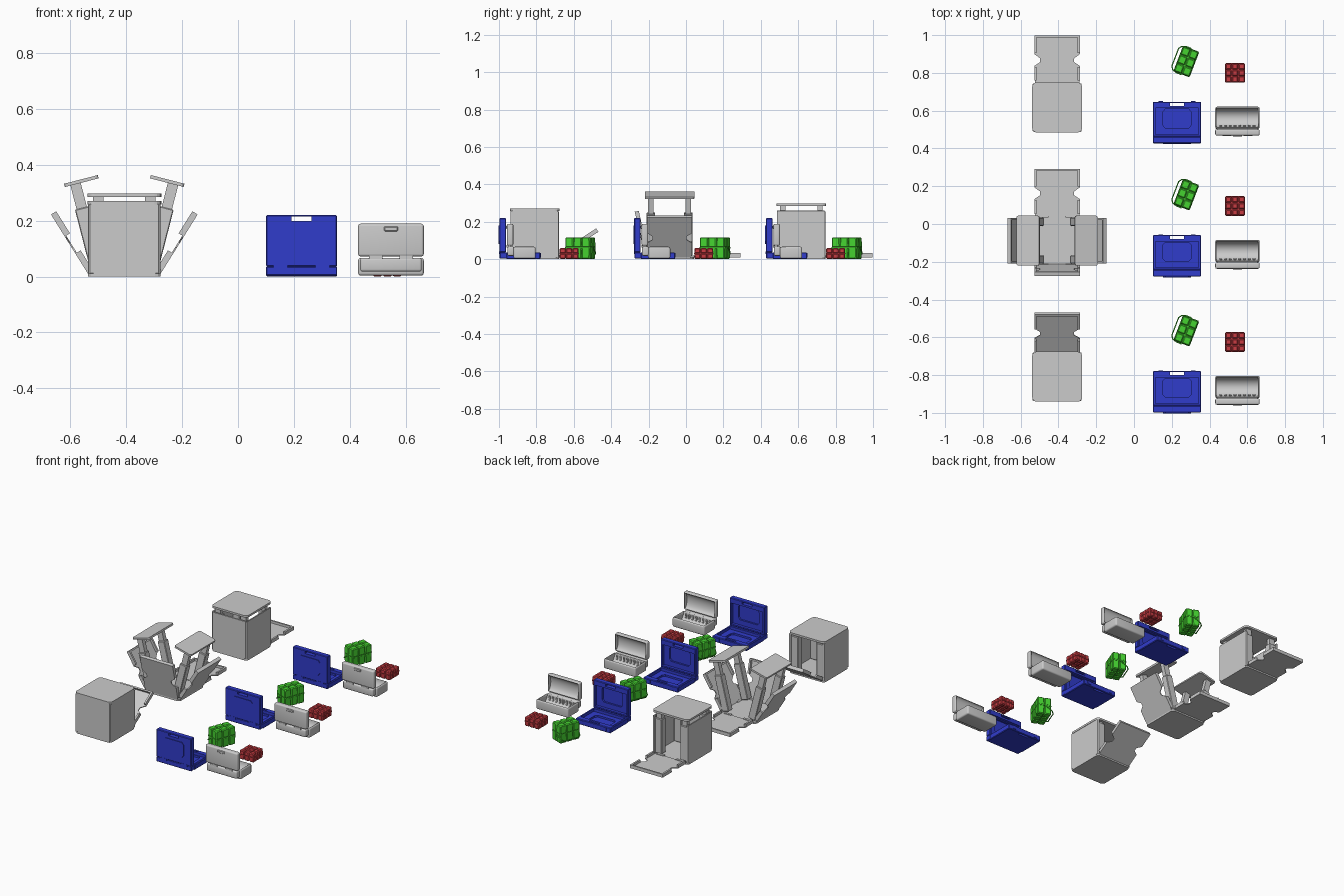
import bpy, bmesh, math
from mathutils import Matrix, Vector

if "Cube" in bpy.data.objects:
    bpy.data.objects.remove(bpy.data.objects["Cube"])

I = Matrix.Identity(4)
T = lambda x, y, z: Matrix.Translation((x, y, z))
R = lambda deg, ax: Matrix.Rotation(math.radians(deg), 4, ax)


def material(name, rgb):
    m = bpy.data.materials.new(name)
    m.diffuse_color = (*rgb, 1)
    m.use_nodes = True
    m.node_tree.nodes["Principled BSDF"].inputs["Base Color"].default_value = m.diffuse_color
    return m


BLUE = material("blue", (0.03, 0.045, 0.6))
GREEN = material("green", (0.06, 0.65, 0.03))
RED = material("red", (0.58, 0.045, 0.055))


def finish(name, bm, M, mat=None, smooth=False):
    bmesh.ops.recalc_face_normals(bm, faces=bm.faces)
    me = bpy.data.meshes.new(name)
    bm.to_mesh(me)
    bm.free()
    ob = bpy.data.objects.new(name, me)
    bpy.context.collection.objects.link(ob)
    ob.matrix_world = M
    if mat:
        me.materials.append(mat)
    if smooth:
        bpy.context.view_layer.objects.active = ob
        bpy.ops.object.select_all(action='DESELECT')
        ob.select_set(True)
        bpy.ops.object.shade_smooth_by_angle(angle=math.radians(35))
    return ob


# box from low/high corners; bev rounds all edges, or only the vertical ones
def box(name, lo, hi, M=I, mat=None, bev=0, vertical=False, seg=1, bottom=1, top=1, smooth=False):
    lo, hi = Vector(lo), Vector(hi)
    c, s = (lo + hi) / 2, hi - lo
    bm = bmesh.new()
    bmesh.ops.create_cube(bm, size=1)
    for v in bm.verts:
        k = top if v.co.z > 0 else bottom
        v.co = Vector((v.co.x * s.x * k, v.co.y * s.y * k, v.co.z * s.z)) + c
    if bev:
        es = [e for e in bm.edges if not vertical or
              abs(e.verts[0].co.z - e.verts[1].co.z) > s.z * 0.5]
        bmesh.ops.bevel(bm, geom=es, offset=bev, segments=seg, profile=0.5, affect='EDGES')
    return finish(name, bm, M, mat, smooth)


def prism(name, pts, z0, z1, M, mat=None):
    bm = bmesh.new()
    f = bm.faces.new([bm.verts.new((x, y, z0)) for x, y in pts])
    r = bmesh.ops.extrude_face_region(bm, geom=[f])
    bmesh.ops.translate(bm, vec=(0, 0, z1 - z0),
                        verts=[g for g in r['geom'] if isinstance(g, bmesh.types.BMVert)])
    return finish(name, bm, M, mat)


def cut(ob, cutter):
    m = ob.modifiers.new("cut", 'BOOLEAN')
    m.operation, m.solver, m.object = 'DIFFERENCE', 'EXACT', cutter
    bpy.context.view_layer.update()
    bpy.context.view_layer.objects.active = ob
    bpy.ops.object.modifier_apply(modifier="cut")
    bpy.data.objects.remove(cutter)


# frame standing on a hinge line: local y runs up the panel, local z points inward
def hinge(tilt):
    t = math.radians(tilt)
    s, c = math.sin(t), math.cos(t)
    return Matrix(((-1, 0, 0, 0), (0, -s, c, 0), (0, c, s, 0), (0, 0, 0, 1)))


def wall(name, M, side, tilt, notched):
    P = M @ R(side, 'Z') @ T(0, -0.13, 0.01) @ hinge(tilt)
    h = 0.25
    if not notched:
        box(name, (-0.124, 0, 0), (0.124, h, 0.008), P, bev=0.002)
        return
    half = [(0.118, 0), (0.12, 0.09), (0.09, 0.11), (0.09, 0.13), (0.12, 0.152), (0.12, h)]
    prism(name, half + [(-x, y) for x, y in reversed(half)], 0, 0.006, P)
    for s in (-1, 1):
        for a, b in ((0.012, 0.085), (0.157, h)):
            x0, x1 = sorted((s * 0.108, s * 0.12))
            box(name + "_rim", (x0, a, 0), (x1, b, 0.022), P)
        box(name + "_hinge", (s * 0.07 - 0.025, -0.008, 0), (s * 0.07 + 0.025, 0.008, 0.01), P)
    box(name + "_end_rim", (-0.12, h - 0.01, 0), (0.12, h, 0.022), P)


def posts(M, side, top):
    for y in (-0.1, 0.1):
        x = side * 0.093
        box("post", (x - 0.019, y - 0.014, top - 0.13), (x + 0.019, y + 0.014, top - 0.01), M)
        box("post_sleeve", (x - 0.025, y - 0.022, 0.015), (x + 0.025, y + 0.022, 0.245), M, bev=0.003)


def shelter(dy, lid_top, flap_tilt, unfolded):
    M = T(-0.407, -0.088 + dy, 0)
    box("floor", (-0.13, -0.13, 0), (0.13, 0.13, 0.012), M, bev=0.02, vertical=True, seg=3)
    wall("rear_flap", M, 180, flap_tilt, True)
    wall("front_wall", M, 0, 13 if unfolded else 0, unfolded)
    for a in (90, 270):
        wall("side_wall", M, a, 32 if unfolded else 0, unfolded)
    for s in (-1, 1):
        if unfolded:
            # lid halves lean outward with their posts
            H = M @ T(s * 0.123, 0, 0.01) @ R(s * 14.4, 'Y') @ T(-s * 0.123, 0, -0.01)
            x0, x1 = sorted((s * 0.008, s * 0.1325))
            box("lid_half", (x0, -0.1325, lid_top - 0.012), (x1, 0.1325, lid_top), H,
                bev=0.012, vertical=True, seg=3)
        else:
            H = M
        posts(H, s, lid_top)
        if not unfolded:
            for y in (-0.12, 0.12):
                box("corner_strip", (s * 0.122 - 0.008, y - 0.008, 0.01),
                    (s * 0.122 + 0.008, y + 0.008, 0.255), M, bev=0.005, vertical=True, seg=2)
    if not unfolded:
        box("lid", (-0.1325, -0.1325, lid_top - 0.013), (0.1325, 0.1325, lid_top), M,
            bev=0.025, vertical=True, seg=4)


def blue_half(name, M):
    w, d, t = 0.1275, 0.184, 0.036
    ob = box(name, (-w, 0, 0), (w, d, t), M, BLUE, bev=0.004)
    cut(ob, box("cutter", (-0.115, 0.012, 0.018), (0.115, 0.15, 0.06), M))
    cut(ob, box("cutter", (-0.036, 0.163, -0.02), (0.036, 0.178, 0.06), M))
    pocket = [(-0.075, 0.06), (-0.062, 0.045), (0.062, 0.045), (0.075, 0.06),
              (0.075, 0.13), (0.062, 0.145), (-0.062, 0.145), (-0.075, 0.13)]
    cut(ob, prism("cutter", pocket, 0.006, 0.03, M))
    return pocket


def blue_case(dy):
    B = T(0.2275, -0.242 + dy, 0)
    L = T(0.2275, -0.278 + dy, 0.036) @ hinge(0)
    blue_half("blue_case_base", B)
    pocket = blue_half("blue_case_lid", L)
    prism("blue_lid_raised_panel", pocket, -0.004, 0.002, L, BLUE)
    box("blue_front_skirt", (-0.1275, -0.034, 0.004), (0.1275, 0.004, 0.036), B, BLUE, bev=0.003)
    for s in (-1, 1):
        box("blue_hinge", (s * 0.075 - 0.025, -0.037, 0.028), (s * 0.075 + 0.025, -0.028, 0.042), B, BLUE)
        box("blue_latch", (s * 0.085 - 0.012, 0.18, 0.01), (s * 0.085 + 0.012, 0.187, 0.032), B, BLUE)


def tin_half(name, M, w, d, t, bev):
    ob = box(name, (-w, 0, 0), (w, d, t), M, bev=bev, seg=4, smooth=True)
    bm = bmesh.new()
    bmesh.ops.create_cone(bm, cap_ends=True, segments=40, radius1=1, radius2=1, depth=1)
    S = Matrix.Diagonal((2 * w - 0.016, d / 2 - 0.007, t - 0.008, 1))
    bm.transform(T(0, d / 2, t) @ S @ R(90, 'Y'))
    cut(ob, finish("cutter", bm, M, None, True))


def grey_case(dy):
    B = T(0.5475, -0.202 + dy, 0.003)
    L = T(0.5475, -0.237 + dy, 0.072) @ hinge(0)
    tin_half("grey_case_base", B, 0.1175, 0.118, 0.064, 0.01)
    tin_half("grey_case_lid", L, 0.1175, 0.117, 0.034, 0.009)
    box("grey_hinge_rail", (-0.11, -0.033, 0.015), (0.11, 0.004, 0.064), B, bev=0.008, seg=3, smooth=True)
    box("grey_handle", (-0.025, 0.09, -0.005), (0.025, 0.107, 0.004), L, bev=0.003)
    for s in (-1, 1):
        box("grey_hinge", (s * 0.055 - 0.024, -0.037, 0.06), (s * 0.055 + 0.024, -0.028, 0.073), B)
    for i in range(8):
        x = -0.0875 + i * 0.025
        box("grey_divider", (x - 0.007, 0.012, 0.02), (x + 0.007, 0.02, 0.055), B, bev=0.002)


# moulded carton made of repeated tapered cells, lower and upper
def carton(name, M, nx, ny, cx, cy, mid, top, mat, taper):
    for i in range(nx):
        for j in range(ny):
            x, y = (i - (nx - 1) / 2) * cx, (j - (ny - 1) / 2) * cy
            C = M @ T(x, y, 0)
            h = cx / 2, cy / 2
            box(name + "_lower_cell", (-h[0], -h[1], 0), (h[0], h[1], mid), C, mat, bev=0.005, bottom=taper)
            box(name + "_upper_cell", (-h[0], -h[1], mid), (h[0], h[1], top), C, mat, bev=0.005, top=taper)
    W, D = nx * cx / 2 + 0.001, ny * cy / 2 + 0.001
    box(name + "_core", (-W + 0.008, -D + 0.008, 0.005), (W - 0.008, D - 0.008, top - 0.008), M, mat)
    box(name + "_rim", (-W, -D, mid - 0.004), (W, D, mid + 0.003), M, mat, bev=0.006, vertical=True)


def green_basket(dy):
    M = T(0.277, 0.155 + dy, 0) @ R(-21, 'Z')
    carton("green_carton", M, 2, 3, 0.045, 0.0475, 0.062, 0.117, GREEN, 0.93)
    # carrying loop swung down along one side
    cu = bpy.data.curves.new("green_handle", 'CURVE')
    cu.dimensions, cu.bevel_depth, cu.bevel_resolution = '3D', 0.0035, 1
    sp = cu.splines.new('POLY')
    pts = [(0, .074, .06), (-.03, .073, .042), (-.052, .066, .028), (-.063, .05, .02)]
    pts += [(x, -y, z) for x, y, z in reversed(pts)]
    sp.points.add(len(pts) - 1)
    for p, q in zip(sp.points, pts):
        p.co = (*q, 1)
    cu.materials.append(GREEN)
    ob = bpy.data.objects.new("green_handle", cu)
    bpy.context.collection.objects.link(ob)
    ob.matrix_world = M


# three rows: closed, unfolded, and closed with the lid raised
for dy, lid_top, tilt, unfolded in ((-0.72, 0.27, 57, False), (0, 0.345, 90, True), (0.705, 0.298, 90, False)):
    shelter(dy, lid_top, tilt, unfolded)
    blue_case(dy)
    grey_case(dy)
    green_basket(dy)
    carton("red_box", T(0.535, 0.095 + dy, 0), 3, 3, 0.035, 0.034, 0.031, 0.06, RED, 0.94)
